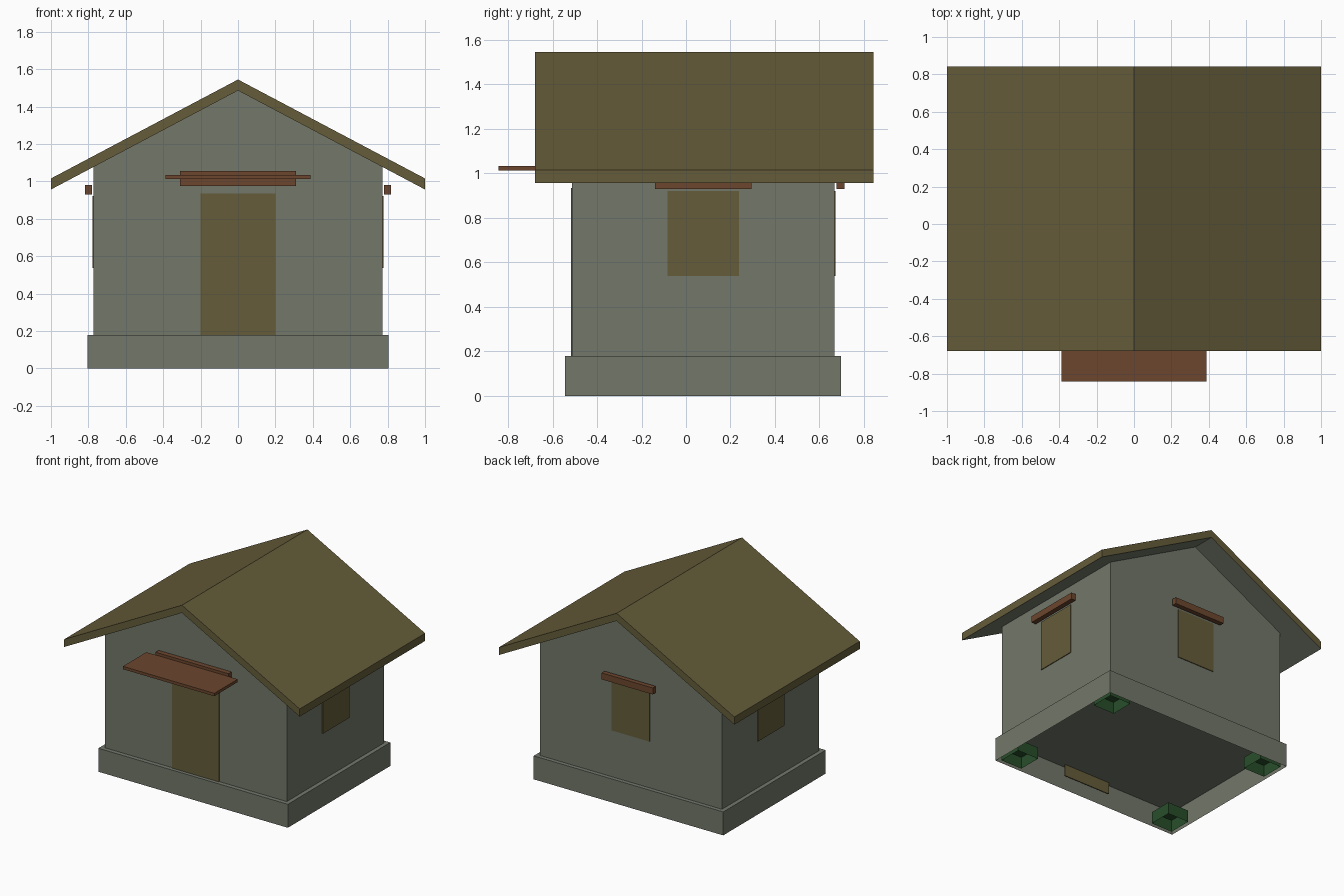
import bpy, bmesh
from mathutils import Vector

cube = bpy.data.objects.get("Cube")
if cube:
    bpy.data.objects.remove(cube, do_unlink=True)


def material(name, rgb):
    lin = [((c / 255 + 0.055) / 1.055) ** 2.4 for c in rgb]
    mat = bpy.data.materials.new(name)
    mat.use_nodes = True
    mat.diffuse_color = (*lin, 1)
    mat.node_tree.nodes["Principled BSDF"].inputs["Base Color"].default_value = (*lin, 1)
    return mat


STONE = material("grey stone", (114, 119, 106))
WOOD = material("olive wood", (101, 92, 58))
RUST = material("rust brown", (107, 70, 46))
GREEN = material("dark green", (40, 78, 43))


def finish(name, bm, *mats):
    bmesh.ops.recalc_face_normals(bm, faces=bm.faces)
    mesh = bpy.data.meshes.new(name)
    bm.to_mesh(mesh)
    bm.free()
    for mat in mats:
        mesh.materials.append(mat)
    obj = bpy.data.objects.new(name, mesh)
    bpy.context.collection.objects.link(obj)
    return obj


def box(name, mat, x, y, z, open_bottom=False):
    """Box from (low, high) ranges, optionally hollow from below."""
    bm = bmesh.new()
    bmesh.ops.create_cube(bm, size=1)
    for v in bm.verts:
        v.co = Vector([lo + (c + 0.5) * (hi - lo) for c, (lo, hi) in zip(v.co, (x, y, z))])
    if open_bottom:
        under = [f for f in bm.faces if all(v.co.z < z[0] + 0.001 for v in f.verts)]
        bmesh.ops.delete(bm, geom=under, context='FACES_ONLY')
    return finish(name, bm, mat)


def prism(name, outline, y0, y1, *mats):
    """Extrude an x-z outline along y."""
    bm = bmesh.new()
    face = bm.faces.new([bm.verts.new((x, y0, z)) for x, z in outline])
    ext = bmesh.ops.extrude_face_region(bm, geom=[face])
    bmesh.ops.translate(bm, vec=(0, y1 - y0, 0),
                        verts=[g for g in ext["geom"] if isinstance(g, bmesh.types.BMVert)])
    return finish(name, bm, *mats)


# Main dimensions
WALL_X, FRONT, BACK = 0.773, -0.512, 0.667
MID_Y = (FRONT + BACK) / 2
BASE_X, BASE_F, BASE_B, BASE_Z = 0.805, -0.545, 0.698, 0.18
APEX, EAVE = 1.486, 0.957
wall_top = APEX - (APEX - EAVE) * WALL_X

# Hollow plinth and gabled walls
box("plinth", STONE, (-BASE_X, BASE_X), (BASE_F, BASE_B), (0, BASE_Z), open_bottom=True)
prism("walls", [(-WALL_X, BASE_Z), (WALL_X, BASE_Z), (WALL_X, wall_top), (0, APEX),
                (-WALL_X, wall_top)], FRONT, BACK, STONE)

# Roof: wooden top and edges, grey underside
T = 0.059
roof = prism("roof", [(-1, EAVE), (0, APEX), (1, EAVE), (1, EAVE + T), (0, APEX + T),
                      (-1, EAVE + T)], -0.68, 0.842, WOOD, STONE)
for poly in roof.data.polygons:
    poly.material_index = 1 if poly.normal.z < -0.3 else 0

# Door with lintel and flat canopy
P = 0.006
box("door", WOOD, (-0.2, 0.2), (FRONT - P, FRONT), (0.09, 0.935))
box("door_lintel", RUST, (-0.31, 0.31), (FRONT - 0.046, FRONT - 0.008), (0.975, 1.055))
box("door_canopy", RUST, (-0.388, 0.388), (-0.842, FRONT - 0.046), (1.012, 1.034))

# Windows and their lintels on the two sides and the back
W, L = 0.16, 0.217
WIN_Z, LINTEL_Z = (0.538, 0.922), (0.93, 0.98)
for side, s in (("left", 1), ("right", -1)):
    plate = sorted((s * WALL_X, s * (WALL_X + P)))
    bar = sorted((s * (WALL_X + 0.008), s * (WALL_X + 0.045)))
    box(side + "_window", WOOD, plate, (MID_Y - W, MID_Y + W), WIN_Z)
    box(side + "_window_lintel", RUST, bar, (MID_Y - L, MID_Y + L), LINTEL_Z)
box("back_window", WOOD, (-W, W), (BACK, BACK + P), WIN_Z)
box("back_window_lintel", RUST, (-L, L), (BACK + 0.01, BACK + 0.046), LINTEL_Z)

# Hollow green feet inside the plinth corners
FOOT, INSET = 0.18, 0.03
for side, s in (("left", 1), ("right", -1)):
    xs = sorted((s * (BASE_X - INSET), s * (BASE_X - INSET - FOOT)))
    for end, y in (("front", BASE_F + INSET), ("back", BASE_B - INSET - FOOT)):
        box(f"{end}_{side}_foot", GREEN, xs, (y, y + FOOT), (0, 0.09), open_bottom=True)
